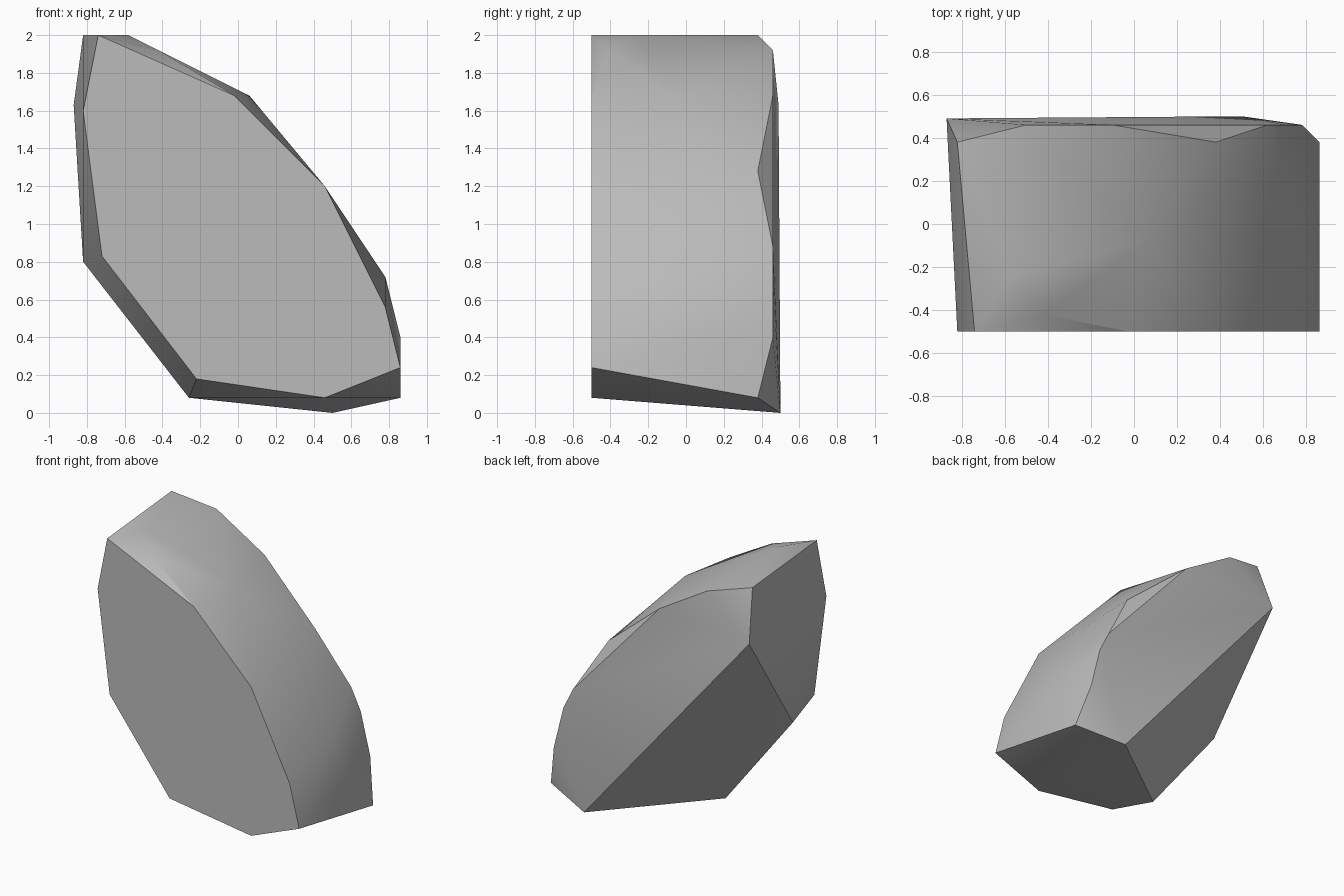
import bpy
import bmesh
import math

cube = bpy.data.objects.get("Cube")
if cube:
    bpy.data.objects.remove(cube, do_unlink=True)

# One stone grey
stone = bpy.data.materials.new("stone_grey")
stone.use_nodes = True
grey = (0.5, 0.5, 0.5, 1)
stone.diffuse_color = grey
stone.node_tree.nodes["Principled BSDF"].inputs["Base Color"].default_value = grey

# Flat front outline (x, z)
FRONT_Y = -0.5
front = [(-.74, 2), (-.82, 1.6), (-.72, .83), (-.22, .18), (.46, .08),
         (.86, .24), (.78, .56), (.46, 1.2), (-.02, 1.68)]
# Rounded shoulder between front and back
shoulder = [(-.42, -.42, 1.92), (-.58, -.25, 2), (.06, -.08, 1.68),
            (.46, .2, 1.2), (.78, 0, .72), (.86, .1, .4)]
# Chamfered rim along the back
rim = [(-.82, .38, 2), (-.5, .46, 1.92), (-.1, .46, 1.68), (.38, .38, 1.28),
       (.62, .46, .88), (.7, .46, .72), (.78, .46, .4), (.86, .38, .08)]
# Sloping underside and the ridge on the back
underside = [(-.82, -.1, .8), (-.26, -.1, .08)]
ridge = [(-.87, .49, 1.63), (.5, .5, 0)]

# Wrap the corner points in a faceted hull
bm = bmesh.new()
for p in [(x, FRONT_Y, z) for x, z in front] + shoulder + rim + underside + ridge:
    bm.verts.new(p)
hull = bmesh.ops.convex_hull(bm, input=bm.verts)
loose = [v for v in bm.verts if not v.link_faces]
bmesh.ops.delete(bm, geom=loose, context='VERTS')
bmesh.ops.dissolve_limit(bm, angle_limit=math.radians(1),
                         verts=bm.verts, edges=bm.edges)
bmesh.ops.recalc_face_normals(bm, faces=bm.faces)

mesh = bpy.data.meshes.new("rock")
bm.to_mesh(mesh)
bm.free()
mesh.materials.append(stone)
rock = bpy.data.objects.new("rock", mesh)
bpy.context.collection.objects.link(rock)

# Soft facets with crisp main edges
bpy.ops.object.select_all(action='DESELECT')
rock.select_set(True)
bpy.context.view_layer.objects.active = rock
bpy.ops.object.shade_smooth_by_angle(angle=math.radians(30))
